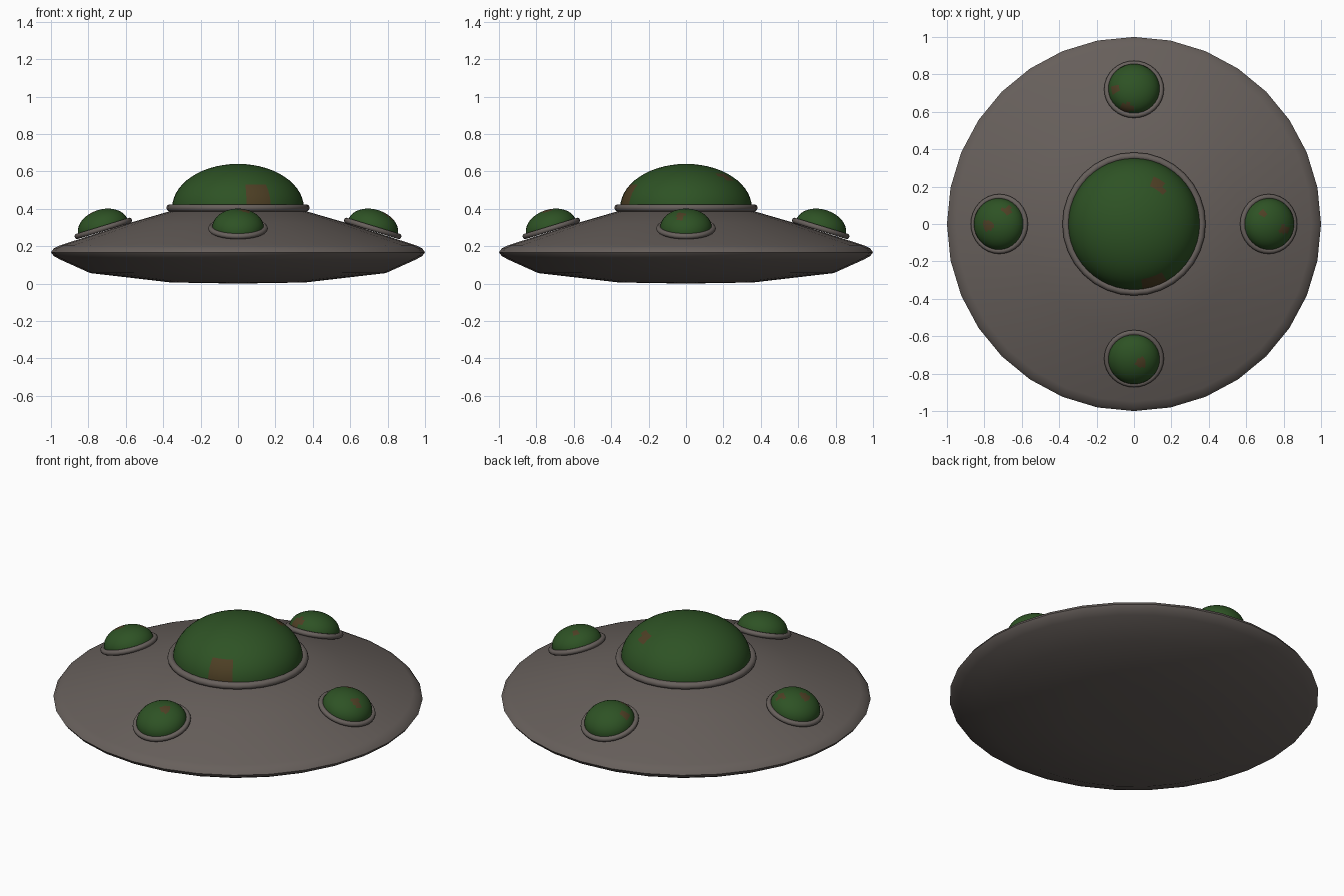
import bpy, math
from mathutils import Matrix, Vector

if "Cube" in bpy.data.objects:
    bpy.data.objects.remove(bpy.data.objects["Cube"])


def material(name, rgb):
    m = bpy.data.materials.new(name)
    m.diffuse_color = (*rgb, 1)
    m.use_nodes = True
    m.node_tree.nodes["Principled BSDF"].inputs["Base Color"].default_value = m.diffuse_color
    return m


GREY = material("hull grey", (0.135, 0.115, 0.105))
GREEN = material("dome green", (0.027, 0.085, 0.018))
RUST = material("rust brown", (0.075, 0.05, 0.018))


def lathe(name, profile, segs, mats, closed=False, matrix=Matrix(), angle=50):
    """Spin an (r, z) profile round z; r = 0 makes a pole."""
    verts, rings, faces = [], [], []
    for r, z in profile:
        n = 1 if r == 0 else segs
        rings.append(range(len(verts), len(verts) + n))
        for i in range(n):
            a = 2 * math.pi * i / segs
            verts.append((r * math.cos(a), r * math.sin(a), z))
    pairs = list(zip(rings, rings[1:]))
    if closed:
        pairs.append((rings[-1], rings[0]))
    for lo, hi in pairs:
        for i in range(segs):
            j = (i + 1) % segs
            quad = [lo[i % len(lo)], lo[j % len(lo)], hi[j % len(hi)], hi[i % len(hi)]]
            faces.append(list(dict.fromkeys(quad)))
    me = bpy.data.meshes.new(name)
    me.from_pydata(verts, [], faces)
    for m in mats:
        me.materials.append(m)
    ob = bpy.data.objects.new(name, me)
    bpy.context.collection.objects.link(ob)
    ob.matrix_world = matrix
    bpy.ops.object.select_all(action='DESELECT')
    ob.select_set(True)
    bpy.context.view_layer.objects.active = ob
    bpy.ops.object.shade_smooth_by_angle(angle=math.radians(angle))
    return ob


def ring(name, radius, tube, z, segs, matrix=Matrix()):
    prof = [(radius + tube * math.cos(t * math.pi / 5), z + tube * math.sin(t * math.pi / 5))
            for t in range(10)]
    return lathe(name, prof, segs, [GREY], True, matrix, 60)


def dome(name, radius, height, z, segs, rings, patches, matrix=Matrix()):
    prof = [(radius * math.cos(k * math.pi / 2 / rings), z + height * math.sin(k * math.pi / 2 / rings))
            for k in range(rings)] + [(0, z + height)]
    ob = lathe(name, prof, segs, [GREEN, RUST], False, matrix)
    # rust patches: faces near given points (x, y, reach), as seen from above
    for p in ob.data.polygons:
        c = ob.matrix_world @ p.center - ob.matrix_world.translation
        if any((Vector((x, y)) - c.xy).length < reach for x, y, reach in patches):
            p.material_index = 1
    return ob


# saucer hull
lathe("saucer_hull",
      [(0, 0), (0.36, 0.006), (0.79, 0.056), (0.95, 0.128), (0.985, 0.147), (1.0, 0.167),
       (0.985, 0.188), (0.95, 0.205), (0.577, 0.325), (0.36, 0.388), (0, 0.40)], 32, [GREY])

# central dome with its collar
ring("dome_collar", 0.363, 0.02, 0.405, 32)
dome("main_dome", 0.352, 0.235, 0.405, 48, 14,
     [(0.12, 0.22, 0.035), (0.14, 0.18, 0.025), (0.08, -0.335, 0.05), (0.14, -0.315, 0.04)])

# four side pods, tilted to lie on the hull
SPOTS = {"right": [(0.08, -0.03, 0.025), (-0.03, 0.06, 0.02)],
         "back": [(-0.1, 0.0, 0.025), (-0.04, -0.1, 0.03)],
         "left": [(-0.06, -0.01, 0.03), (0.04, 0.07, 0.025)],
         "front": [(0.04, -0.02, 0.03)]}
for i, (side, spots) in enumerate(SPOTS.items()):
    m = (Matrix.Rotation(i * math.pi / 2, 4, 'Z') @ Matrix.Translation((0.72, 0, 0.295))
         @ Matrix.Rotation(math.radians(17), 4, 'Y'))
    ring(side + "_pod_collar", 0.145, 0.015, 0, 32, m)
    dome(side + "_pod_dome", 0.138, 0.097, 0.005, 32, 10, spots, m)
